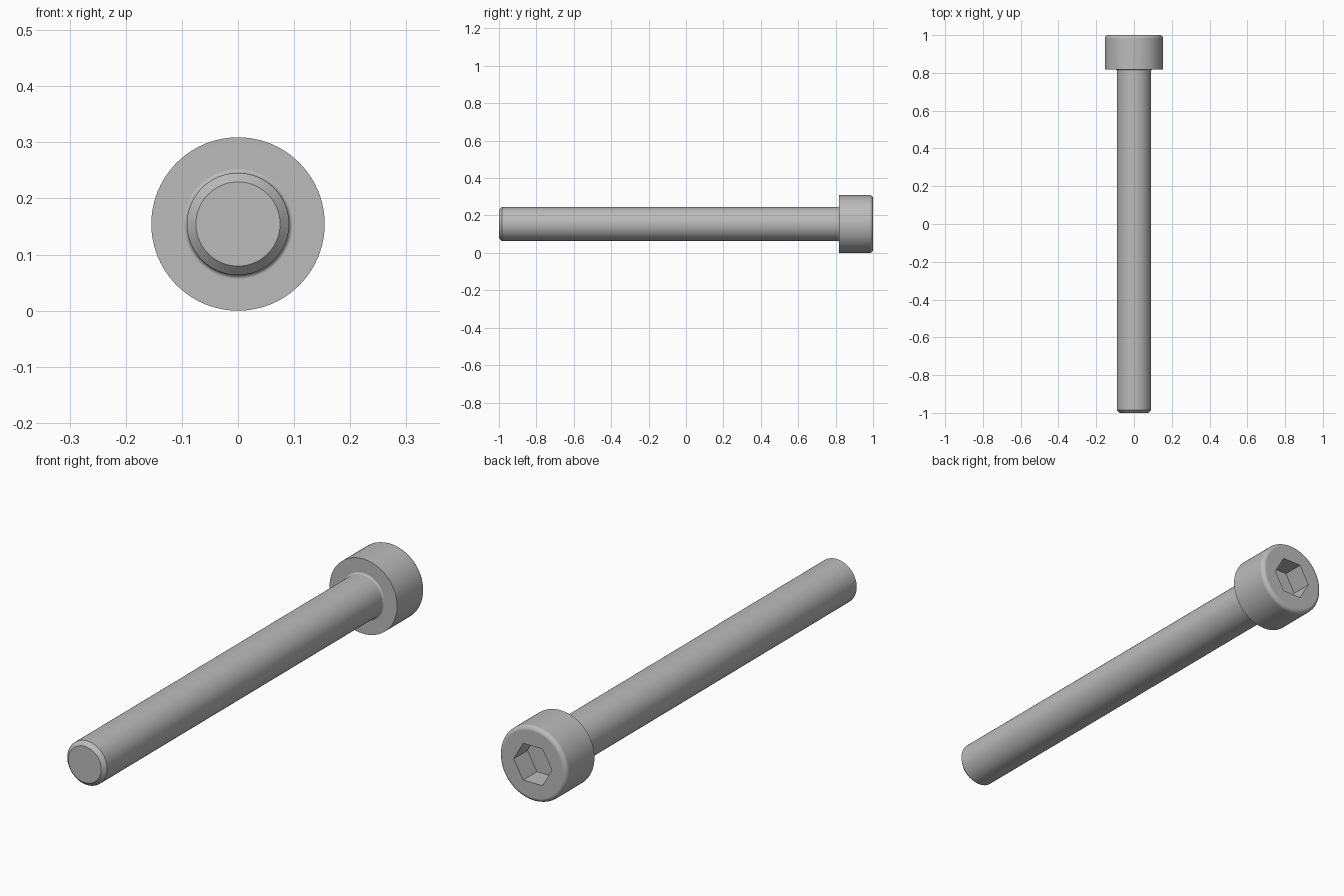
import bpy, bmesh
from math import sin, cos, pi, radians
from mathutils import Vector, Matrix

cube = bpy.data.objects.get("Cube")
if cube:
    bpy.data.objects.remove(cube, do_unlink=True)

# Main dimensions
HEAD_R, SHANK_R, HEX_R = 0.1545, 0.091, 0.0875
HEAD_Y, SOCKET_DEPTH = 0.818, 0.09
CHAMFER, HEAD_ROUND, NECK_ROUND = 0.016, 0.018, 0.0076
AXIS = Vector((0, 0, HEAD_R))

steel = bpy.data.materials.new("steel grey")
steel.use_nodes = True
colour = (0.5, 0.5, 0.5, 1)
steel.diffuse_color = colour
steel.node_tree.nodes["Principled BSDF"].inputs["Base Color"].default_value = colour


def arc(r, y, radius, start, end, steps=6):
    """Points of a circular arc in the (radius, y) plane."""
    angles = [radians(start + (end - start) * i / steps) for i in range(steps + 1)]
    return [(r + radius * cos(a), y + radius * sin(a)) for a in angles]


def make_object(name, bm):
    bmesh.ops.recalc_face_normals(bm, faces=bm.faces)
    mesh = bpy.data.meshes.new(name)
    bm.to_mesh(mesh)
    bm.free()
    obj = bpy.data.objects.new(name, mesh)
    bpy.context.collection.objects.link(obj)
    mesh.materials.append(steel)
    return obj


# Bolt body: chamfered tip, shank, neck fillet and rounded head in one profile
profile = [(SHANK_R - CHAMFER, -1), (SHANK_R, -1 + CHAMFER)]
profile += arc(SHANK_R + NECK_ROUND, HEAD_Y - NECK_ROUND, NECK_ROUND, 180, 90)
profile += [(HEAD_R, HEAD_Y)]
profile += arc(HEAD_R - HEAD_ROUND, 1 - HEAD_ROUND, HEAD_ROUND, 0, 90)

bm = bmesh.new()
verts = [bm.verts.new((r, y, HEAD_R)) for r, y in profile]
edges = [bm.edges.new(pair) for pair in zip(verts, verts[1:])]
bmesh.ops.spin(bm, geom=verts + edges, cent=AXIS, axis=(0, 1, 0),
               angle=2 * pi, steps=96, use_merge=False)
bmesh.ops.remove_doubles(bm, verts=bm.verts, dist=1e-5)
bmesh.ops.holes_fill(bm, edges=bm.edges, sides=0)
bolt = make_object("socket_head_bolt", bm)

# Hexagonal socket, with corners pointing sideways
bm = bmesh.new()
hexagon = bm.faces.new([
    bm.verts.new(AXIS + Vector((HEX_R * cos(i * pi / 3), 1 - SOCKET_DEPTH, HEX_R * sin(i * pi / 3))))
    for i in range(6)])
top = bmesh.ops.extrude_face_region(bm, geom=[hexagon], use_keep_orig=True)["geom"]
bmesh.ops.translate(bm, vec=(0, SOCKET_DEPTH * 2, 0),
                    verts=[v for v in top if isinstance(v, bmesh.types.BMVert)])
cutter = make_object("hex_socket_cutter", bm)
cutter.hide_render = True

cut = bolt.modifiers.new("hex socket", "BOOLEAN")
cut.operation = "DIFFERENCE"
cut.solver = "EXACT"
cut.object = cutter
bpy.context.view_layer.update()
evaluated = bolt.evaluated_get(bpy.context.evaluated_depsgraph_get())
cut_mesh = bpy.data.meshes.new_from_object(evaluated)
bolt.modifiers.clear()
bolt.data = cut_mesh
bpy.data.objects.remove(cutter, do_unlink=True)

# Smooth round surfaces, crisp flat ends and corners
for other in bpy.context.selected_objects:
    other.select_set(False)
bolt.select_set(True)
bpy.context.view_layer.objects.active = bolt
bpy.ops.object.shade_smooth_by_angle(angle=radians(30))
weighted = bolt.modifiers.new("flat face shading", "WEIGHTED_NORMAL")
weighted.keep_sharp = True
